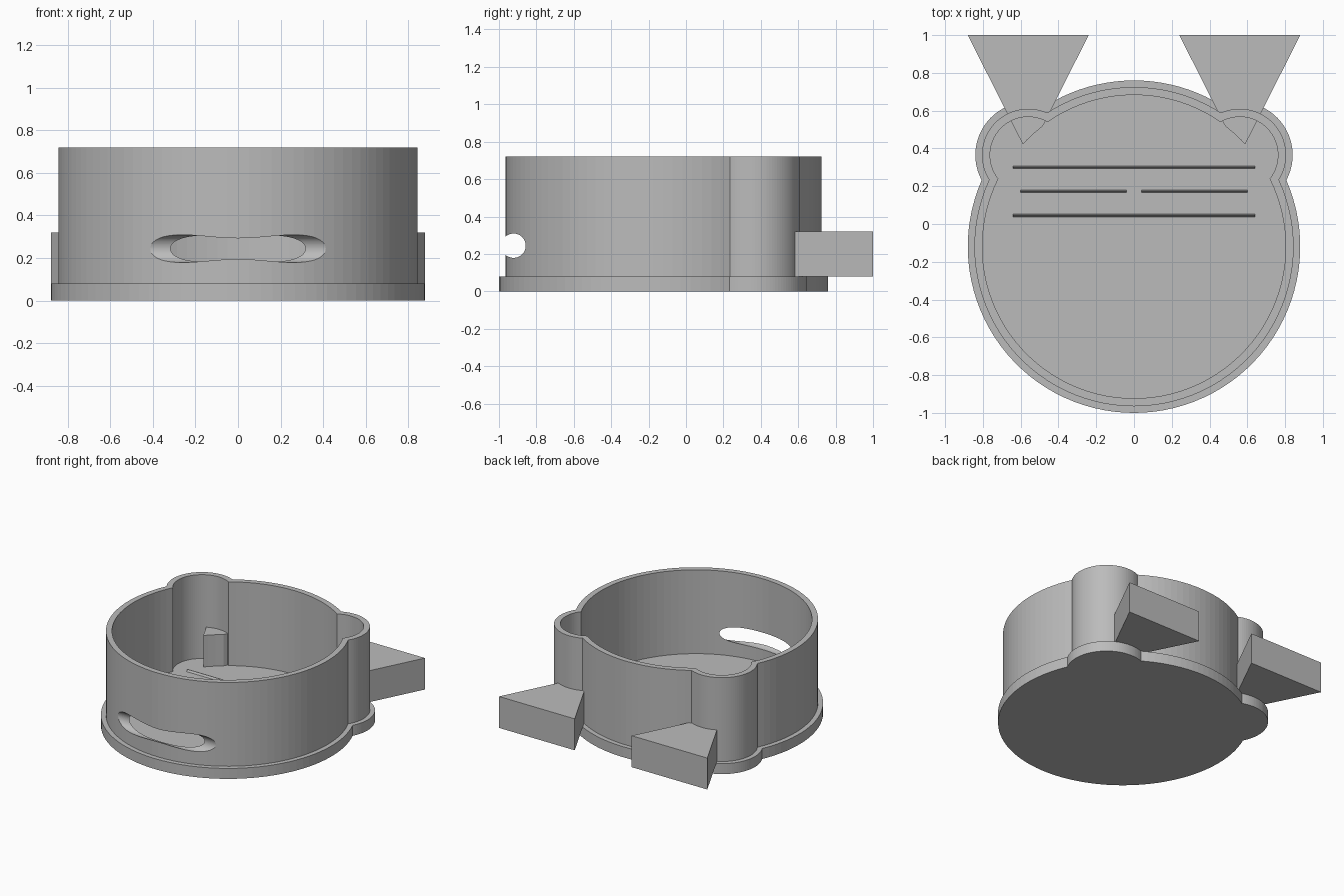
import bpy, bmesh
from math import acos, atan2, cos, hypot, pi, sin
from mathutils import Matrix

cube = bpy.data.objects.get("Cube")
if cube:
    bpy.data.objects.remove(cube, do_unlink=True)

grey = bpy.data.materials.new("plain grey")
grey.use_nodes = True
colour = (0.5, 0.5, 0.5, 1)
grey.diffuse_color = colour
grey.node_tree.nodes["Principled BSDF"].inputs["Base Color"].default_value = colour

CENTRE_Y = -0.12            # middle of the round body
EAR_X, EAR_Y = 0.56, 0.365  # middle of each ear
FLOOR, RIM = 0.08, 0.72


def finish(name, bm):
    bmesh.ops.recalc_face_normals(bm, faces=bm.faces)
    mesh = bpy.data.meshes.new(name)
    bm.to_mesh(mesh)
    bm.free()
    mesh.materials.append(grey)
    ob = bpy.data.objects.new(name, mesh)
    bpy.context.collection.objects.link(ob)
    return ob


def prism(name, points, low, high):
    """Extrude a flat outline upward."""
    bm = bmesh.new()
    face = bm.faces.new([bm.verts.new((x, y, low)) for x, y in points])
    top = bmesh.ops.extrude_face_region(bm, geom=[face])["geom"]
    verts = [v for v in top if isinstance(v, bmesh.types.BMVert)]
    bmesh.ops.translate(bm, verts=verts, vec=(0, 0, high - low))
    return finish(name, bm)


def arc(cx, cy, r, start, end, n):
    return [(cx + r * cos(start + (end - start) * i / n),
             cy + r * sin(start + (end - start) * i / n)) for i in range(n)]


def outline(body_r, ear_r):
    """Union of the round body and its two ears, counter-clockwise."""
    dx, dy = EAR_X, EAR_Y - CENTRE_Y
    d = hypot(dx, dy)
    along = (body_r ** 2 - ear_r ** 2 + d * d) / (2 * d)
    a = acos(along / body_r)
    b = acos((along - d) / ear_r)
    right = atan2(dy, dx)
    left = pi - right
    return (arc(EAR_X, EAR_Y, ear_r, right - b, right + b, 40)
            + arc(0, CENTRE_Y, body_r, right + a, left - a, 20)
            + arc(-EAR_X, EAR_Y, ear_r, left - b, left + b, 40)
            + arc(0, CENTRE_Y, body_r, left + a, 2 * pi + right - a, 64))


def ring(name, outer, inner, low, high):
    """Closed wall between two matching outlines."""
    bm = bmesh.new()
    loops = [[bm.verts.new((x, y, z)) for x, y in pts]
             for pts, z in ((outer, low), (outer, high), (inner, high), (inner, low))]
    n = len(outer)
    for k in range(4):
        p, q = loops[k], loops[(k + 1) % 4]
        for i in range(n):
            j = (i + 1) % n
            bm.faces.new((p[i], p[j], q[j], q[i]))
    return finish(name, bm)


def cylinder(name, r, depth, matrix):
    bm = bmesh.new()
    bmesh.ops.create_cone(bm, cap_ends=True, segments=96, radius1=r, radius2=r,
                          depth=depth, matrix=matrix)
    return finish(name, bm)


def cut(target, cutter):
    mod = target.modifiers.new("cut", "BOOLEAN")
    mod.operation, mod.solver, mod.object = "DIFFERENCE", "EXACT", cutter
    bpy.context.view_layer.objects.active = target
    bpy.ops.object.modifier_apply(modifier=mod.name)


# Base plate and upright wall
prism("base_plate", outline(0.88, 0.28), 0, FLOOR)
wall = ring("wall", outline(0.845, 0.245), outline(0.803, 0.202), FLOOR, RIM)

# Mouth opening: a sideways bore through the front of the wall
bore = cylinder("mouth_cutter", 0.065, 1.6,
                Matrix.Translation((0, -0.922, 0.244)) @ Matrix.Rotation(pi / 2, 4, "Y"))
cut(wall, bore)

# Wedges fanning out from the ears, trimmed by the round cavity
cavity = cylinder("cavity_cutter", 0.8, 2, Matrix.Translation((0, CENTRE_Y, 0.2)))
for side, s in (("left", 1), ("right", -1)):
    points = [(s * EAR_X, EAR_Y), (s * 0.88, 1), (s * 0.24, 1)]
    cut(prism(side + "_wedge", points, FLOOR, 0.32), cavity)

for helper in (bore, cavity):
    bpy.data.objects.remove(helper, do_unlink=True)


# Thin ridges on the floor
def ridge(name, x0, x1, y):
    bm = bmesh.new()
    section = ((-0.01, FLOOR - 0.005), (0.01, FLOOR - 0.005), (0.002, FLOOR + 0.015))
    a, b = [[bm.verts.new((x, y + dy, z)) for dy, z in section] for x in (x0, x1)]
    bm.faces.new(a)
    bm.faces.new(b)
    for i in range(3):
        j = (i + 1) % 3
        bm.faces.new((a[i], a[j], b[j], b[i]))
    finish(name, bm)


ridge("back_ridge", -0.64, 0.64, 0.3)
ridge("middle_ridge_right", -0.6, -0.04, 0.173)
ridge("middle_ridge_left", 0.04, 0.6, 0.173)
ridge("front_ridge", -0.64, 0.64, 0.045)
